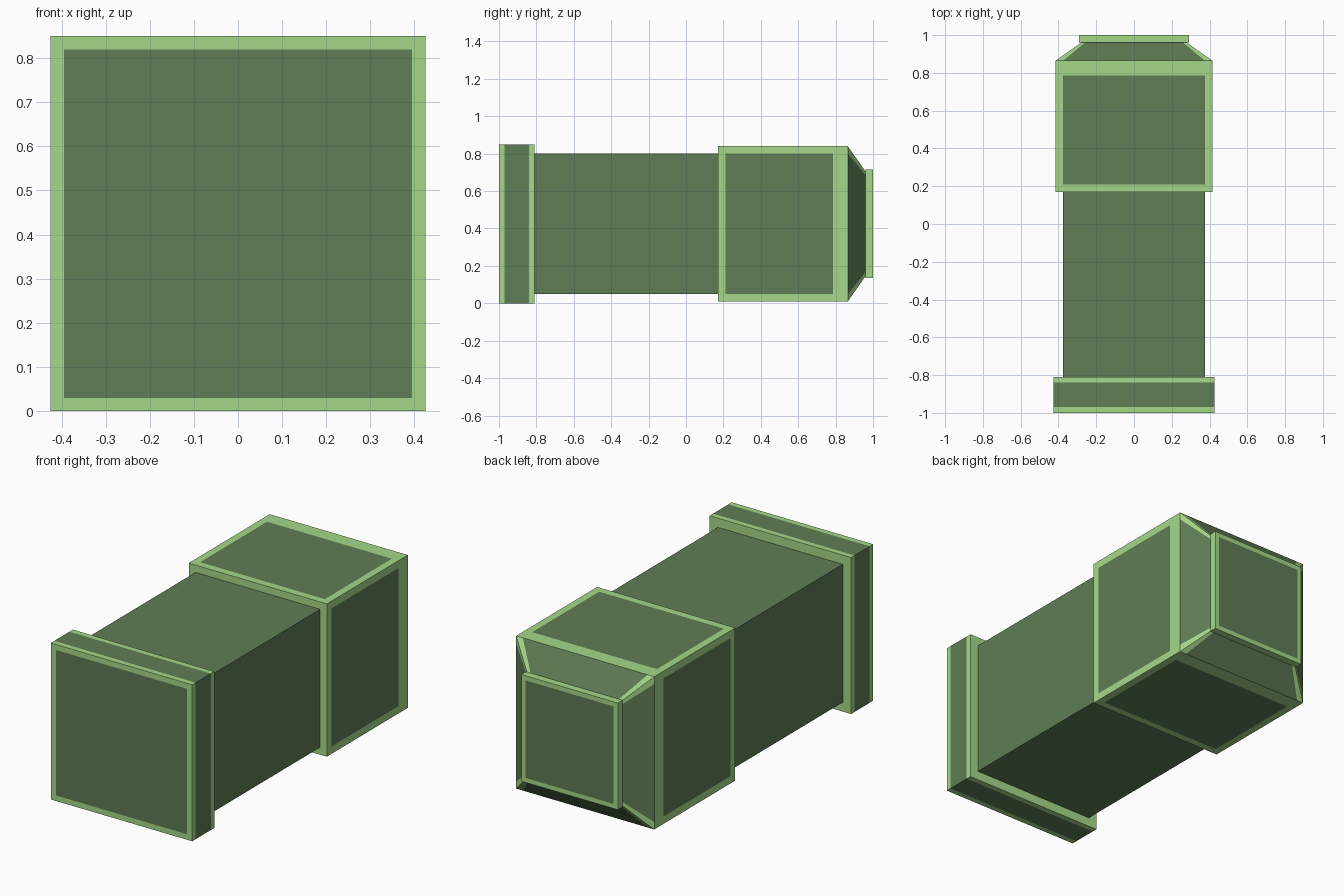
import bpy, bmesh
from math import cos, sin, pi

if "Cube" in bpy.data.objects:
    bpy.data.objects.remove(bpy.data.objects["Cube"])

CZ = 0.425  # height of the long axis


def material(name, rgb):
    m = bpy.data.materials.new(name)
    m.diffuse_color = (*rgb, 1)
    m.use_nodes = True
    m.node_tree.nodes["Principled BSDF"].inputs["Base Color"].default_value = m.diffuse_color
    return m


DARK, LIGHT = 0, 1
MATS = [material("dark_green", (0.113, 0.205, 0.089)),
        material("light_green", (0.38, 0.69, 0.253))]


def square_part(name, rows, start_cap=False, end_cap=False):
    """Square skin along y. Row: (y, half size, half width of inner panel, colour
    of the panel leading to this row). Strips outside the panel are light."""
    bm = bmesh.new()

    def face(points, mat):
        bm.faces.new([bm.verts.new(p) for p in points]).material_index = mat

    for (y0, h0, i0, _), (y1, h1, i1, mat) in zip(rows, rows[1:]):
        for k in range(4):
            c, s = round(cos(k * pi / 2)), round(sin(k * pi / 2))

            def pt(y, h, u):
                return (c * h - s * u, y, CZ + s * h + c * u)

            a, b = (-h0, -i0, i0, h0), (-h1, -i1, i1, h1)
            for j in range(3):
                if a[j + 1] - a[j] < 1e-5 and b[j + 1] - b[j] < 1e-5:
                    continue
                face([pt(y0, h0, a[j]), pt(y1, h1, b[j]),
                      pt(y1, h1, b[j + 1]), pt(y0, h0, a[j + 1])],
                     mat if j == 1 else LIGHT)

    def cap(y, h):
        return [(-h, y, CZ - h), (h, y, CZ - h), (h, y, CZ + h), (-h, y, CZ + h)]

    if start_cap:
        face(cap(*rows[0][:2]), DARK)
    if end_cap:
        face(cap(*rows[-1][:2])[::-1], DARK)
    bmesh.ops.remove_doubles(bm, verts=bm.verts[:], dist=1e-5)
    me = bpy.data.meshes.new(name)
    bm.to_mesh(me)
    bm.free()
    for m in MATS:
        me.materials.append(m)
    ob = bpy.data.objects.new(name, me)
    bpy.context.collection.objects.link(ob)
    return ob


def plain(y, h, mat=LIGHT):
    return (y, h, h, mat)


# Front flange with a framed face and edge bands
square_part("front_flange", [
    plain(-1, 0.395), plain(-1, 0.425), plain(-0.97, 0.425),
    plain(-0.84, 0.425, DARK), plain(-0.81, 0.425), plain(-0.81, 0.375)],
    start_cap=True)

# Plain dark shaft
square_part("shaft", [plain(-0.81, 0.375), plain(0.17, 0.375, DARK)])

# Rear block with a framed panel on each side
square_part("rear_block", [
    plain(0.17, 0.375), plain(0.17, 0.415), (0.21, 0.415, 0.375, LIGHT),
    (0.785, 0.415, 0.375, DARK), plain(0.865, 0.415)])

# Tapered nose with light corner strips
square_part("tapered_nose", [(0.865, 0.415, 0.375, DARK), (0.96, 0.28, 0.26, DARK)])

# Thin end plate with a framed face
square_part("end_plate", [
    plain(0.96, 0.28), plain(0.96, 0.29), plain(1, 0.29), plain(1, 0.265)],
    end_cap=True)
